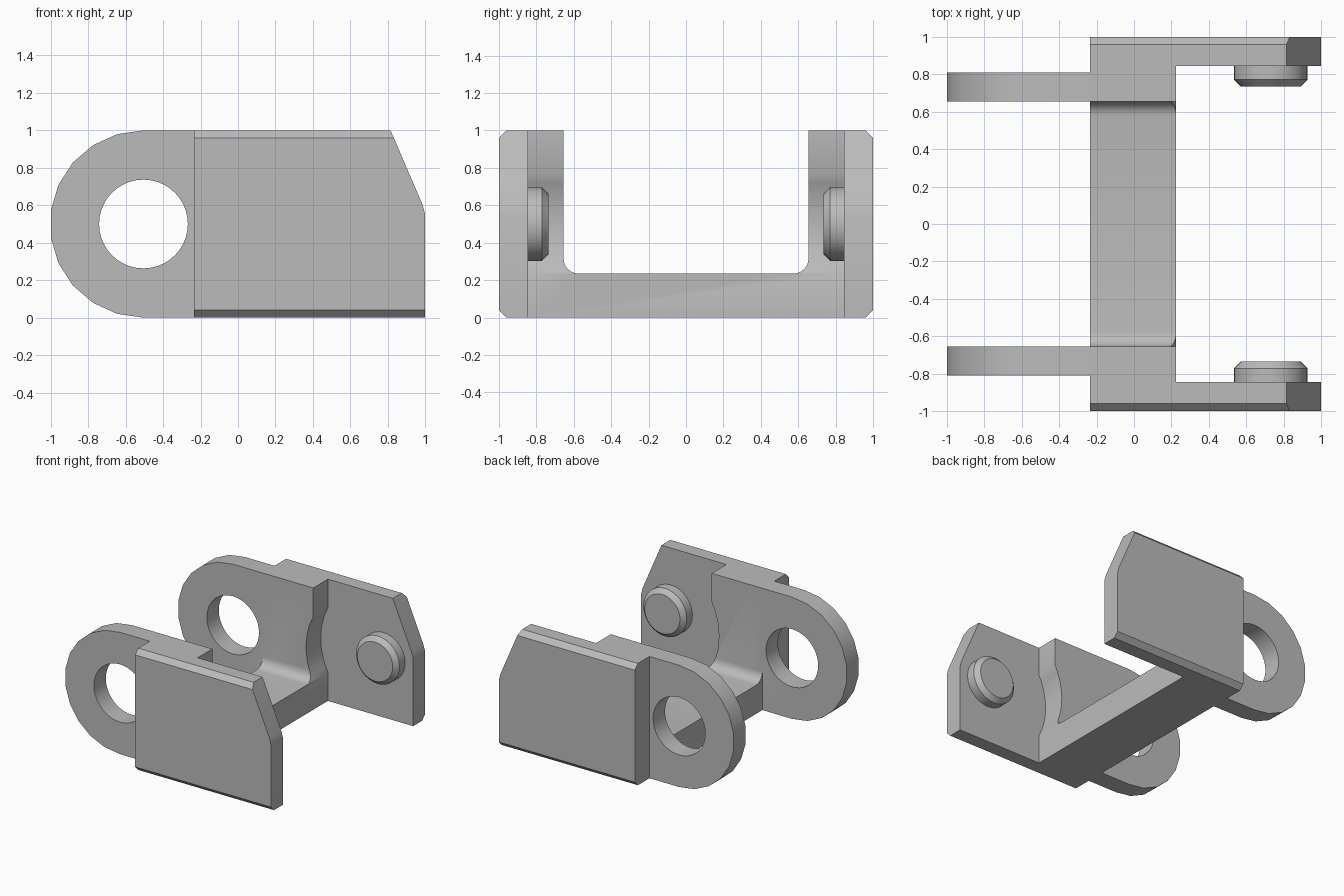
import bpy, bmesh, math
from math import sin, cos, pi

cube = bpy.data.objects.get("Cube")
if cube:
    bpy.data.objects.remove(cube, do_unlink=True)

grey = bpy.data.materials.new("plain grey")
grey.use_nodes = True
colour = (0.5, 0.5, 0.5, 1)
grey.diffuse_color = colour
grey.node_tree.nodes["Principled BSDF"].inputs["Base Color"].default_value = colour

LEFT, RIGHT = -0.235, 0.225        # ends of the cross bridge along x
INNER, OUTER = 0.655, 0.845        # inner faces of the lugs and side plates
PIN_X, HOLE_X, MID = 0.73, -0.505, 0.5


def prism(name, profile, start, depth):
    """Extrude a closed 3D outline along the depth vector."""
    bm = bmesh.new()
    face = bm.faces.new([bm.verts.new(p) for p in profile])
    side = bmesh.ops.extrude_face_region(bm, geom=[face])
    verts = [g for g in side["geom"] if isinstance(g, bmesh.types.BMVert)]
    bmesh.ops.translate(bm, verts=verts, vec=depth)
    bmesh.ops.translate(bm, verts=bm.verts, vec=start)
    bmesh.ops.recalc_face_normals(bm, faces=bm.faces)
    mesh = bpy.data.meshes.new(name)
    bm.to_mesh(mesh)
    bm.free()
    mesh.materials.append(grey)
    obj = bpy.data.objects.new(name, mesh)
    bpy.context.collection.objects.link(obj)
    return obj


def arc(cx, cz, r, a0, a1, n):
    """Points on an arc from angle a0 to a1, both included."""
    return [(cx + r * cos(a0 + (a1 - a0) * i / n),
             cz + r * sin(a0 + (a1 - a0) * i / n)) for i in range(n + 1)]


def along_y(name, points, y0, y1):
    return prism(name, [(x, 0, z) for x, z in points], (0, y0, 0), (0, y1 - y0, 0))


def disc(name, x, r, y0, y1, n):
    return along_y(name, arc(x, MID, r, 0, 2 * pi, n)[:-1], y0, y1)


def combine(target, tool, operation):
    """Apply a boolean and discard the tool object."""
    mod = target.modifiers.new("join", "BOOLEAN")
    mod.operation, mod.solver, mod.object = operation, "EXACT", tool
    bpy.context.view_layer.objects.active = target
    bpy.ops.object.modifier_apply(modifier=mod.name)
    bpy.data.objects.remove(tool, do_unlink=True)


# Cross bridge: U section with rounded inner corners
fillet = 0.08
floor = 0.235
half = arc(INNER - fillet, floor + fillet, fillet, -pi / 2, 0, 6)
half += [(INNER, 1), (OUTER, 1), (OUTER, 0)]
section = half + [(-y, z) for y, z in reversed(half)]
body = prism("link_body", [(0, y, z) for y, z in section],
             (LEFT, 0, 0), (RIGHT - LEFT, 0, 0))

# Round clearance around the pin axis
combine(body, disc("clearance_cutter", PIN_X, 0.57, -0.9, 0.9, 64), "DIFFERENCE")

for s in (-1, 1):
    # Side plate with a sloping end and chamfered outer long edges
    plate = along_y("side_plate", [(LEFT, 0), (1, 0), (1, 0.55), (0.985, 0.605),
                                   (0.815, 1), (LEFT, 1)], s * OUTER, s)
    for z in (0, 1):
        c = 0.04
        inward = c if z == 0 else -c
        out = -inward
        wedge = [(0, s * (1 - 2 * c), z + out), (0, s * (1 + c), z + 2 * inward),
                 (0, s * (1 + c), z + out)]
        combine(plate, prism("chamfer_cutter", wedge, (-0.5, 0, 0), (2, 0, 0)),
                "DIFFERENCE")
    combine(body, plate, "UNION")

    # Round-ended lug with a hole
    outline = arc(HOLE_X, MID, 0.5, pi / 2, 3 * pi / 2, 11)
    outline += [(LEFT + 0.1, 0), (LEFT + 0.1, 1)]
    lug = along_y("lug", outline, s * INNER, s * 0.81)
    combine(lug, disc("hole_cutter", HOLE_X, 0.237, s * 0.5, s * 0.95, 40), "DIFFERENCE")
    combine(body, lug, "UNION")

    # Pin on the inside of the side plate, with a chamfered tip
    pin = disc("pin", PIN_X, 0.197, s * 0.735, s * 0.9, 32)
    for v in pin.data.vertices:
        v.co.z -= 0
    bm = bmesh.new()
    bm.from_mesh(pin.data)
    rim = [e for e in bm.edges if all(abs(v.co.y) < 0.74 for v in e.verts)]
    bmesh.ops.bevel(bm, geom=rim, offset=0.036, segments=1, affect="EDGES")
    bm.to_mesh(pin.data)
    bm.free()
    combine(body, pin, "UNION")

# Smooth curved walls, keep hard edges
bpy.ops.object.select_all(action="DESELECT")
body.select_set(True)
bpy.context.view_layer.objects.active = body
bpy.ops.object.shade_smooth_by_angle(angle=math.radians(30))
